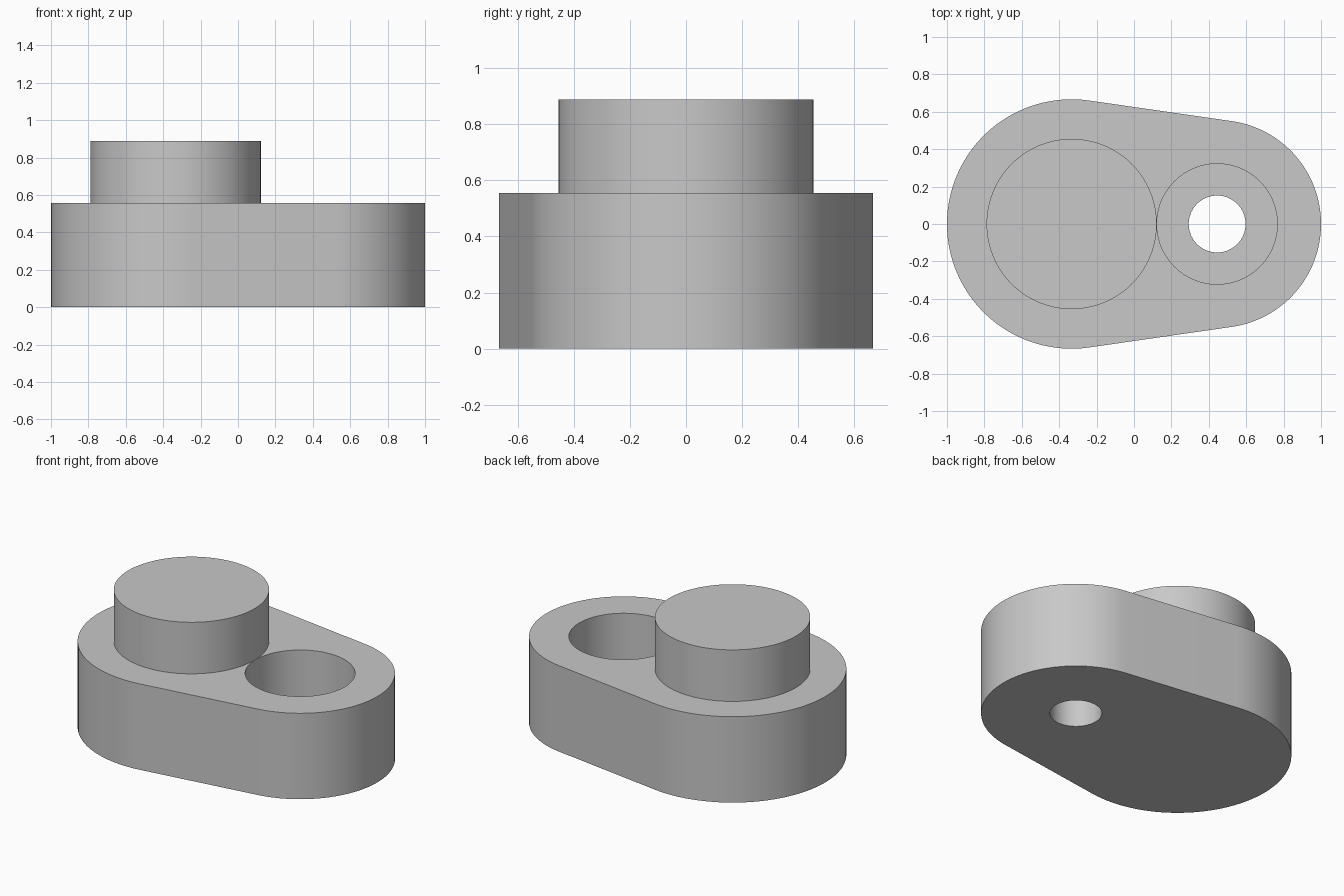
import bpy, bmesh, math

cube = bpy.data.objects.get("Cube")
if cube:
    bpy.data.objects.remove(cube, do_unlink=True)

U = 1 / 9                      # design unit
BIG_X, SMALL_X = -3 * U, 4 * U  # axes of the two rounded ends
BIG_R, SMALL_R = 6 * U, 5 * U
BASE_H, TOP_H = 5 * U, 8 * U
SEGMENTS = 128

grey = bpy.data.materials.new("plain_grey")
grey.use_nodes = True
colour = (0.58, 0.58, 0.58, 1)
grey.diffuse_color = colour
grey.node_tree.nodes["Principled BSDF"].inputs["Base Color"].default_value = colour


def arc(cx, r, start, end, steps):
    return [(cx + r * math.cos(start + (end - start) * i / steps),
             r * math.sin(start + (end - start) * i / steps)) for i in range(steps + 1)]


def prism(name, outline, z0, z1):
    """Extrude a flat outline between two heights."""
    bm = bmesh.new()
    face = bm.faces.new([bm.verts.new((x, y, z0)) for x, y in outline])
    top = bmesh.ops.extrude_face_region(bm, geom=[face])["geom"]
    bmesh.ops.translate(bm, vec=(0, 0, z1 - z0),
                        verts=[v for v in top if isinstance(v, bmesh.types.BMVert)])
    bmesh.ops.recalc_face_normals(bm, faces=bm.faces)
    mesh = bpy.data.meshes.new(name)
    bm.to_mesh(mesh)
    bm.free()
    mesh.materials.append(grey)
    obj = bpy.data.objects.new(name, mesh)
    bpy.context.collection.objects.link(obj)
    return obj


def cylinder(name, cx, r, z0, z1):
    return prism(name, arc(cx, r, 0, 2 * math.pi, SEGMENTS)[:-1], z0, z1)


def boolean(target, tool, operation):
    bpy.context.view_layer.objects.active = target
    mod = target.modifiers.new(operation.lower(), 'BOOLEAN')
    mod.operation, mod.solver, mod.object = operation, 'EXACT', tool
    bpy.ops.object.modifier_apply(modifier=mod.name)
    bpy.data.objects.remove(tool, do_unlink=True)


# Base: two rounded ends joined by tangent sides
a = math.acos((BIG_R - SMALL_R) / (SMALL_X - BIG_X))
outline = (arc(SMALL_X, SMALL_R, -a, a, SEGMENTS // 2)
           + arc(BIG_X, BIG_R, a, 2 * math.pi - a, SEGMENTS // 2))
body = prism("link_body", outline, 0, BASE_H)

# Round boss, counterbore and through hole
boolean(body, cylinder("boss", BIG_X, 0.455, BASE_H - 0.1, TOP_H), 'UNION')
boolean(body, cylinder("counterbore", SMALL_X, 0.322, 2 * U, BASE_H + 0.1), 'DIFFERENCE')
boolean(body, cylinder("through_hole", SMALL_X, 0.152, -0.1, BASE_H), 'DIFFERENCE')

# Smooth walls with crisp rims
bpy.ops.object.select_all(action='DESELECT')
body.select_set(True)
bpy.context.view_layer.objects.active = body
bpy.ops.object.shade_smooth_by_angle(angle=math.radians(30))
